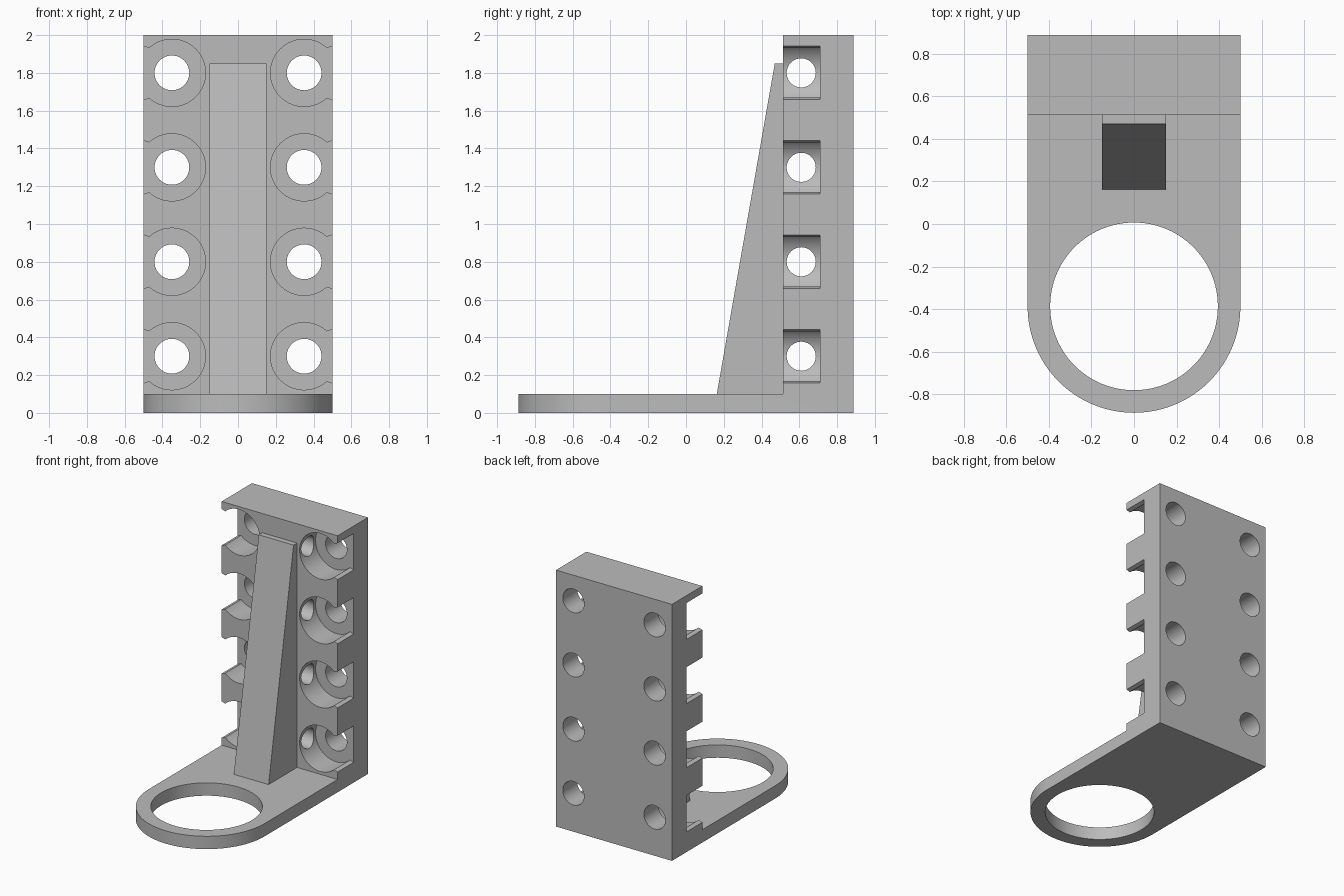
import bpy, bmesh, math
from mathutils import Matrix, Vector

if "Cube" in bpy.data.objects:
    bpy.data.objects.remove(bpy.data.objects["Cube"], do_unlink=True)

grey = bpy.data.materials.new("plain grey")
grey.use_nodes = True
COLOUR = (0.5, 0.5, 0.5, 1)
grey.diffuse_color = COLOUR
grey.node_tree.nodes["Principled BSDF"].inputs["Base Color"].default_value = COLOUR

BACK, FACE, RING_Y = 0.887, 0.513, -0.387
POCKET_BACK, PLATE_TOP, HEIGHT = 0.71, 0.1, 2.0
HOLE_X, HOLE_Z = 0.35, (0.3, 0.8, 1.3, 1.8)


def prism(name, points, direction):
    """Extrude a closed 3D outline along a direction."""
    bm = bmesh.new()
    face = bm.faces.new([bm.verts.new(p) for p in points])
    out = bmesh.ops.extrude_face_region(bm, geom=[face])
    moved = [g for g in out["geom"] if isinstance(g, bmesh.types.BMVert)]
    bmesh.ops.translate(bm, verts=moved, vec=Vector(direction))
    bmesh.ops.recalc_face_normals(bm, faces=bm.faces)
    return finish(name, bm)


def cylinder(name, centre, radius, depth, axis, sides=64):
    bm = bmesh.new()
    turn = Vector((0, 0, 1)).rotation_difference(Vector(axis)).to_matrix().to_4x4()
    bmesh.ops.create_cone(bm, cap_ends=True, segments=sides, radius1=radius, radius2=radius,
                          depth=depth, matrix=Matrix.Translation(centre) @ turn)
    return finish(name, bm)


def finish(name, bm):
    mesh = bpy.data.meshes.new(name)
    bm.to_mesh(mesh)
    bm.free()
    mesh.materials.append(grey)
    obj = bpy.data.objects.new(name, mesh)
    bpy.context.collection.objects.link(obj)
    return obj


def combine(target, tool, operation):
    """Apply one exact boolean and drop the tool."""
    mod = target.modifiers.new("cut", "BOOLEAN")
    mod.operation, mod.solver, mod.object = operation, "EXACT", tool
    bpy.context.view_layer.update()
    graph = bpy.context.evaluated_depsgraph_get()
    mesh = bpy.data.meshes.new_from_object(target.evaluated_get(graph))
    target.modifiers.clear()
    target.data = mesh
    bpy.data.objects.remove(tool, do_unlink=True)


# L-shaped body: tall mounting block on the rear of a flat plate
profile = [(RING_Y, 0), (BACK, 0), (BACK, HEIGHT), (FACE, HEIGHT),
           (FACE, PLATE_TOP), (RING_Y, PLATE_TOP)]
bracket = prism("mounting_bracket", [(-0.5, y, z) for y, z in profile], (1, 0, 0))

# Rounded front end and its ring opening
combine(bracket, cylinder("round_end", (0, RING_Y, PLATE_TOP / 2), 0.5, PLATE_TOP,
                          (0, 0, 1), 96), "UNION")
combine(bracket, cylinder("ring_opening", (0, RING_Y, PLATE_TOP / 2), 0.394, 1,
                          (0, 0, 1), 96), "DIFFERENCE")

# Sloped stiffening rib
rib = [(0.163, PLATE_TOP), (0.163, 0.05), (0.6, 0.05), (0.6, 0.2), (FACE + 0.01, 1.85), (0.47, 1.85)]
combine(bracket, prism("rib", [(-0.15, y, z) for y, z in rib], (0.3, 0, 0)), "UNION")

# Screw holes, counterbores with flared side openings, and cross holes
front = FACE - 0.1
depth = POCKET_BACK - front
for z in HOLE_Z:
    for side in (-1, 1):
        x = side * HOLE_X
        combine(bracket, cylinder("counterbore", (x, front + depth / 2, z), 0.178, depth,
                                  (0, 1, 0)), "DIFFERENCE")
        flare = [(0.4, -0.12), (0.468, -0.131), (0.5, -0.142), (0.6, -0.176),
                 (0.6, 0.176), (0.5, 0.142), (0.468, 0.131), (0.4, 0.12)]
        outline = [(side * px, front, z + pz) for px, pz in flare]
        combine(bracket, prism("side_opening", outline, (0, depth, 0)), "DIFFERENCE")
        combine(bracket, cylinder("screw_hole", (x, 0.75, z), 0.092, 0.5,
                                  (0, 1, 0)), "DIFFERENCE")
    combine(bracket, cylinder("cross_hole", (0, 0.61, z), 0.077, 0.7,
                              (1, 0, 0)), "DIFFERENCE")

# Smooth curved walls, crisp edges
bpy.ops.object.select_all(action="DESELECT")
bracket.select_set(True)
bpy.context.view_layer.objects.active = bracket
bpy.ops.object.shade_smooth_by_angle(angle=math.radians(20))
